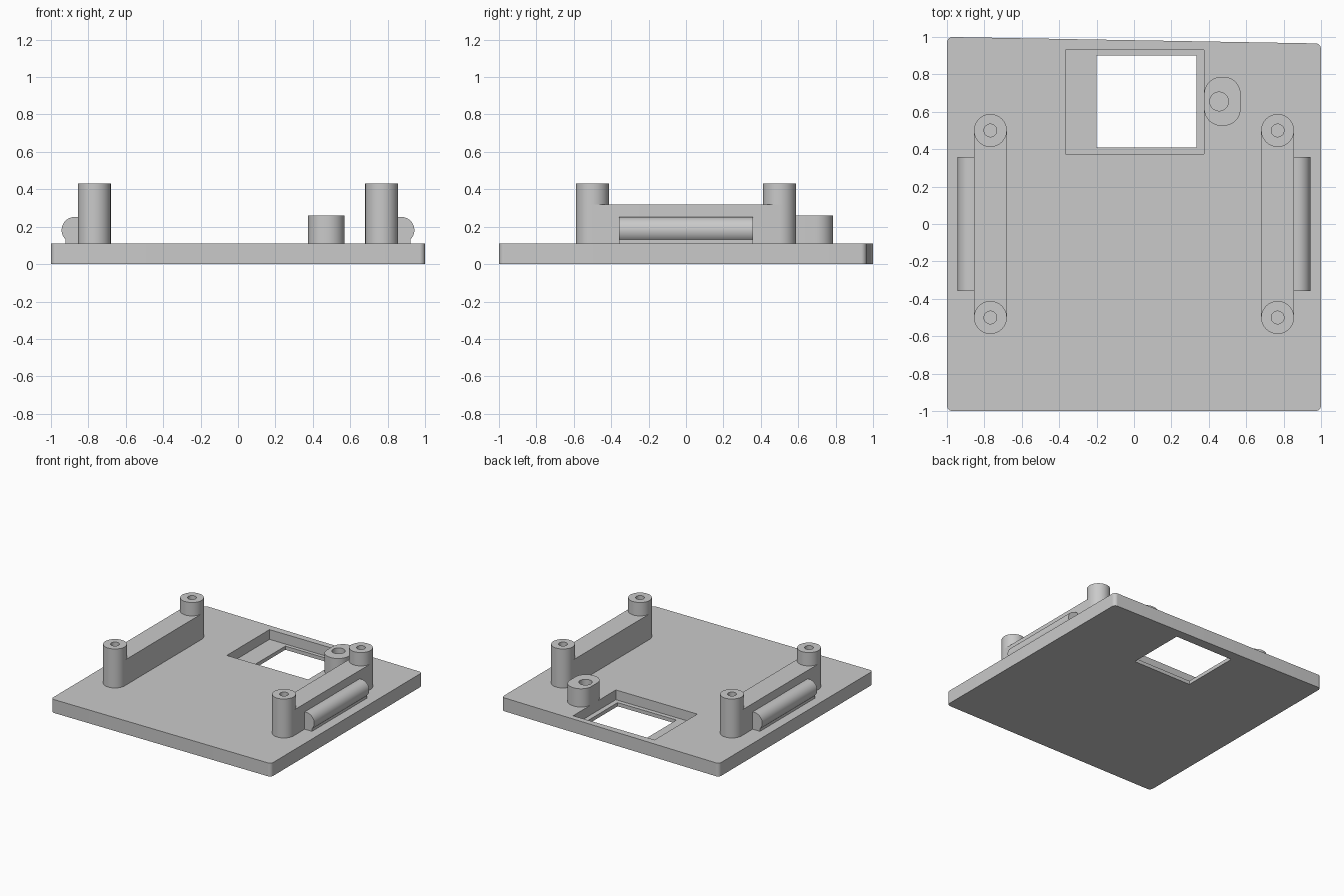
import bpy, bmesh
from math import pi, cos, sin, atan2
from mathutils import Vector

if "Cube" in bpy.data.objects:
    bpy.data.objects.remove(bpy.data.objects["Cube"], do_unlink=True)

grey = bpy.data.materials.new("plain grey")
grey.use_nodes = True
COLOUR = (0.59, 0.59, 0.59, 1)
grey.diffuse_color = COLOUR
grey.node_tree.nodes["Principled BSDF"].inputs["Base Color"].default_value = COLOUR

PLATE_TOP = 0.11
RAIL_TOP = 0.32


def circle(cx, cy, r, n=48):
    return [(cx + r * cos(2 * pi * i / n), cy + r * sin(2 * pi * i / n)) for i in range(n)]


def rect(x0, y0, x1, y1):
    return [(x0, y0), (x1, y0), (x1, y1), (x0, y1)]


def rounded(corners, r, steps=12):
    """Round the corners of a counter-clockwise, nearly rectangular outline."""
    pts = []
    for i, c in enumerate(corners):
        p = Vector(c)
        a = (p - Vector(corners[i - 1])).normalized()
        b = (Vector(corners[(i + 1) % len(corners)]) - p).normalized()
        centre = p + (b - a) * r
        start = atan2(-a.x, a.y)
        turn = a.angle(b)
        for k in range(steps + 1):
            t = start + turn * k / steps
            pts.append((centre.x + r * cos(t), centre.y + r * sin(t)))
    return pts


def prism(name, outline, lo, hi, along_y=False):
    """Extrude an outline along z, or an x-z outline along y."""
    bm = bmesh.new()
    place = (lambda u, v, w: (u, w, v)) if along_y else (lambda u, v, w: (u, v, w))
    rings = [[bm.verts.new(place(u, v, w)) for u, v in outline] for w in (lo, hi)]
    bm.faces.new(rings[0])
    bm.faces.new(rings[1])
    n = len(outline)
    for i in range(n):
        j = (i + 1) % n
        bm.faces.new((rings[0][i], rings[0][j], rings[1][j], rings[1][i]))
    bmesh.ops.recalc_face_normals(bm, faces=bm.faces)
    mesh = bpy.data.meshes.new(name)
    bm.to_mesh(mesh)
    bm.free()
    mesh.materials.append(grey)
    obj = bpy.data.objects.new(name, mesh)
    bpy.context.collection.objects.link(obj)
    return obj


def activate(obj):
    bpy.ops.object.select_all(action="DESELECT")
    obj.select_set(True)
    bpy.context.view_layer.objects.active = obj


def cut(obj, outline, lo, hi):
    cutter = prism("cutter", outline, lo, hi)
    cutter.hide_render = True
    mod = obj.modifiers.new("cut", "BOOLEAN")
    mod.operation = "DIFFERENCE"
    mod.solver = "EXACT"
    mod.object = cutter
    activate(obj)
    bpy.ops.object.modifier_apply(modifier=mod.name)
    bpy.data.objects.remove(cutter, do_unlink=True)


parts = []

# Base plate with a slightly slanted back edge, a pocket and a window
plate = prism("base_plate", rounded([(-1, -1), (1, -1), (1, 0.965), (-1, 1)], 0.03), 0, PLATE_TOP)
cut(plate, rect(-0.365, 0.375, 0.375, 0.93), 0.03, 0.2)
cut(plate, rect(-0.2, 0.41, 0.335, 0.9), -0.1, 0.2)
parts.append(plate)

# Mirrored mounting rails, each with two screw posts and a side roll
POST_X, POST_Y, POST_R, HOLE_R = 0.768, 0.5, 0.088, 0.034
for side, s in (("left", 1), ("right", -1)):
    x = s * POST_X
    arc = [pi * k / 24 for k in range(25)]
    stadium = [(x + POST_R * cos(t), POST_Y + POST_R * sin(t)) for t in arc]
    stadium += [(x - POST_R * cos(t), -POST_Y - POST_R * sin(t)) for t in arc]
    rail = prism(side + "_rail", stadium, PLATE_TOP, RAIL_TOP)
    parts.append(rail)
    for end, y in (("front", -POST_Y), ("back", POST_Y)):
        cut(rail, circle(x, y, HOLE_R), PLATE_TOP + 0.01, 0.5)
        post = prism(f"{side}_{end}_post", circle(x, y, POST_R), RAIL_TOP, 0.43)
        cut(post, circle(x, y, HOLE_R), 0.2, 0.5)
        parts.append(post)

    # Roll profile: rounded outside, with a short straight foot
    cx, cz, r = 0.873, 0.182, 0.07
    roll = [(cx + r * cos(t), cz + r * sin(t)) for t in [pi / 2 - 0.75 * pi * k / 24 for k in range(25)]]
    roll = [(0.855, cz + r)] + roll + [(roll[-1][0], PLATE_TOP), (0.855, PLATE_TOP)]
    parts.append(prism(side + "_roll", [(s * u, v) for u, v in roll], -0.357, 0.357, along_y=True))

# Rounded screw boss beside the pocket
boss = prism("screw_boss", rounded(rect(0.375, 0.525, 0.57, 0.787), 0.092), PLATE_TOP, 0.26)
cut(boss, circle(0.455, 0.655, 0.05), PLATE_TOP + 0.01, 0.4)
parts.append(boss)

for obj in parts:
    activate(obj)
    bpy.ops.object.shade_smooth_by_angle(angle=pi / 6)
